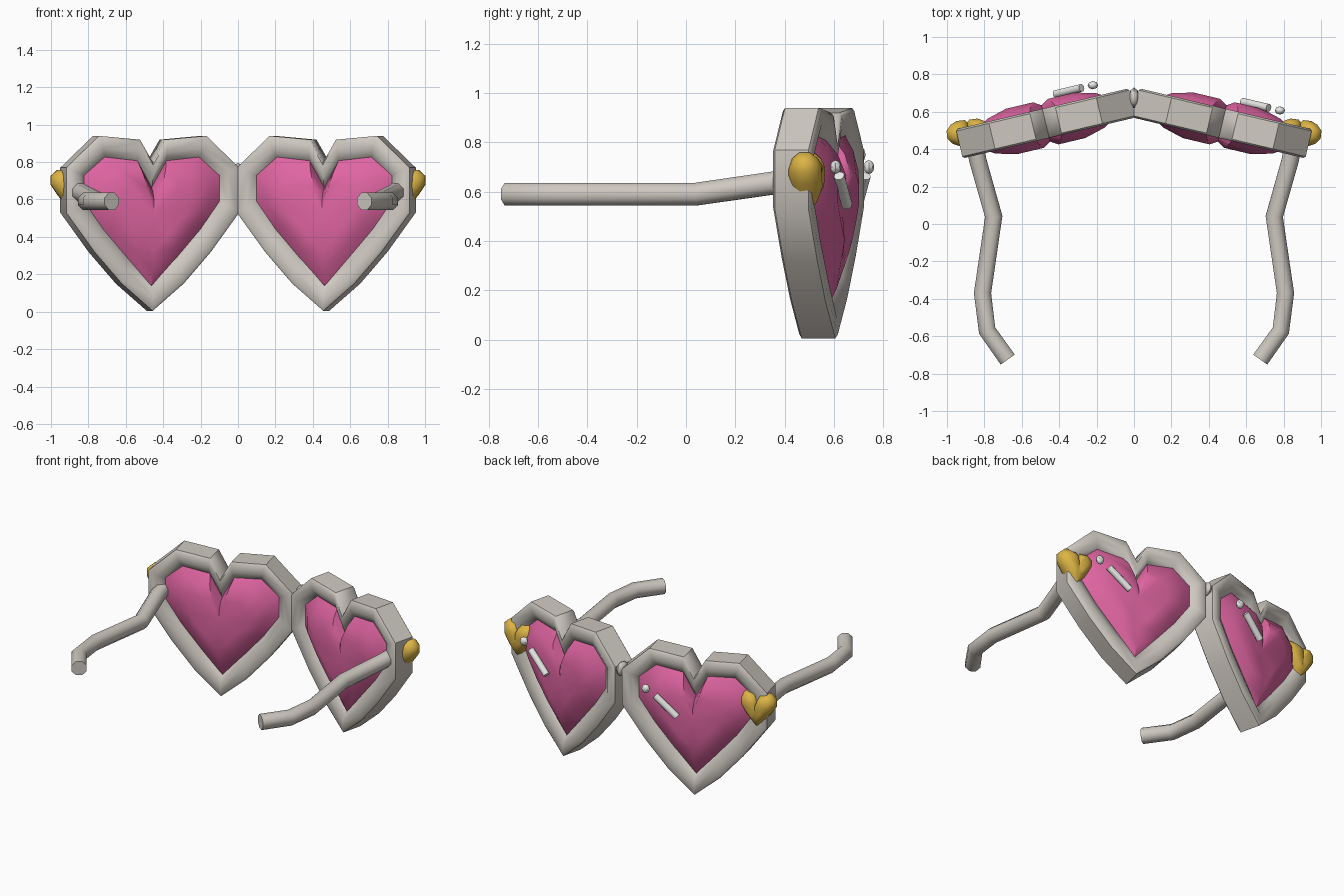
import bpy, bmesh, math
from mathutils import Vector, Matrix

if "Cube" in bpy.data.objects:
    bpy.data.objects.remove(bpy.data.objects["Cube"])


def material(name, rgb):
    m = bpy.data.materials.new(name)
    m.use_nodes = True
    m.diffuse_color = (*rgb, 1)
    m.node_tree.nodes["Principled BSDF"].inputs["Base Color"].default_value = (*rgb, 1)
    return m


IVORY = material("ivory", (0.62, 0.58, 0.53))
PINK = material("pink", (0.74, 0.13, 0.36))
GOLD = material("gold", (0.72, 0.46, 0.06))
WHITE = material("white", (0.8, 0.8, 0.78))

TILT = math.radians(-13.3)
# Half heart outlines from tip to cleft: outer rim and lens edge
RIM = [(0, .005), (.17, .15), (.32, .32), (.475, .53), (.475, .77), (.295, .94), (.07, .92), (0, .8)]
LENS = [(0, .13), (.14, .29), (.27, .44), (.375, .59), (.375, .73), (.26, .83), (.08, .81), (0, .67)]


def full(half):
    """Close a half outline by mirroring it."""
    return [Vector(p) for p in half] + [Vector((-u, z)) for u, z in half[-2:0:-1]]


def finish(name, bm, mat, matrix=Matrix(), angle=40):
    bm.transform(matrix)
    bmesh.ops.recalc_face_normals(bm, faces=bm.faces[:])
    me = bpy.data.meshes.new(name)
    bm.to_mesh(me)
    bm.free()
    ob = bpy.data.objects.new(name, me)
    bpy.context.collection.objects.link(ob)
    me.materials.append(mat)
    bpy.ops.object.select_all(action='DESELECT')
    ob.select_set(True)
    bpy.context.view_layer.objects.active = ob
    bpy.ops.object.shade_smooth_by_angle(angle=math.radians(angle))
    return ob


def bridge(bm, a, b):
    n = len(a)
    for i in range(n):
        bm.faces.new((a[i], a[(i + 1) % n], b[(i + 1) % n], b[i]))


def heart_frame():
    """Sweep a rounded section between the rim and the lens edge."""
    bm = bmesh.new()
    side = [(0, .07), (.12, .08), (.6, .078), (1, .055), (1.12, .03)]
    section = side + [(t, -d) for t, d in reversed(side)]
    rows = []
    for t, d in section:
        pts = [a.lerp(b, t) for a, b in zip(full(RIM), full(LENS))]
        rows.append([bm.verts.new((p.x, d, p.y)) for p in pts])
    for i, row in enumerate(rows):
        bridge(bm, row, rows[(i + 1) % len(rows)])
    return bm


def puffy_heart():
    """Domed on both sides, with a shallow valley down the middle."""
    bm = bmesh.new()
    pivot = Vector((0, .52))
    rings = [(1.03, .04), (.8, .095), (.5, .125)]
    for sign in (1, -1):
        rows = []
        for s, d in rings:
            row = []
            for p in full(LENS):
                q = pivot + (p - pivot) * s
                depth = d * (.8 if abs(p.x) < .001 else 1)
                row.append(bm.verts.new((q.x, sign * depth, q.y)))
            rows.append(row)
        for a, b in zip(rows, rows[1:]):
            bridge(bm, a, b)
        mid = bm.verts.new((0, sign * .1, pivot.y))
        last = rows[-1]
        for i in range(len(last)):
            bm.faces.new((last[i], last[(i + 1) % len(last)], mid))
        edge = rows[0]
        if sign == 1:
            front_edge = edge
    bridge(bm, front_edge, edge)
    return bm


def tube(name, path, radius, mat, sides=8):
    """Sweep a regular polygon along a path with mitred joints."""
    bm = bmesh.new()
    pts = [Vector(p) for p in path]
    rows = []
    for i, p in enumerate(pts):
        ahead = (pts[min(i + 1, len(pts) - 1)] - p).normalized()
        behind = (p - pts[max(i - 1, 0)]).normalized()
        d = (ahead + behind).normalized()
        across = d.cross(Vector((0, 0, 1))).normalized()
        up = across.cross(d)
        angles = [2 * math.pi * (k + .5) / sides for k in range(sides)]
        rows.append([bm.verts.new(p + (across * math.cos(a) + up * math.sin(a)) * radius) for a in angles])
    for a, b in zip(rows, rows[1:]):
        bridge(bm, a, b)
    bm.faces.new(rows[0])
    bm.faces.new(rows[-1])
    return finish(name, bm, mat, angle=50)


def bead(name, centre, size, mat):
    bm = bmesh.new()
    bmesh.ops.create_uvsphere(bm, u_segments=8, v_segments=6, radius=1)
    return finish(name, bm, mat, Matrix.Translation(centre) @ Matrix.Diagonal((*size, 1)))


for label, s in (("left", 1), ("right", -1)):
    mirror = Matrix.Diagonal((s, 1, 1, 1))
    place = mirror @ Matrix.Translation((.472, .538, 0)) @ Matrix.Rotation(TILT, 4, 'Z')
    finish(label + "_frame", heart_frame(), IVORY, place, 45)
    finish(label + "_lens", puffy_heart(), PINK, place)
    # Small heart ornament on the outer corner
    charm = mirror @ Matrix.Translation((.885, .49, .49)) @ Matrix.Rotation(TILT / 2, 4, 'Z') \
        @ Matrix.Diagonal((.3, .54, .32, 1))
    finish(label + "_heart_charm", puffy_heart(), GOLD, charm, 60)
    # Temple arm
    tube(label + "_arm", [(s * x, y, z) for x, y, z in (
        (.85, .42, .645), (.835, .34, .633), (.75, .04, .59), (.81, -.37, .59),
        (.785, -.57, .59), (.675, -.725, .59))], .05, IVORY)

# Lens glints, placed the same way round on both lenses
for label, x, y, slope in (("left", .78, .607, -.235), ("right", -.22, .742, .235)):
    bead(label + "_glint_dot", (x, y, .7), (.028, .022, .028), WHITE)
    tube(label + "_glint_bar", [(x + dx, y + dx * slope, z) for dx, z in ((-.06, .665), (-.2, .545))],
         .022, WHITE)

# Bridge bead
bead("bridge_bead", (0, .675, .75), (.028, .055, .045), IVORY)
